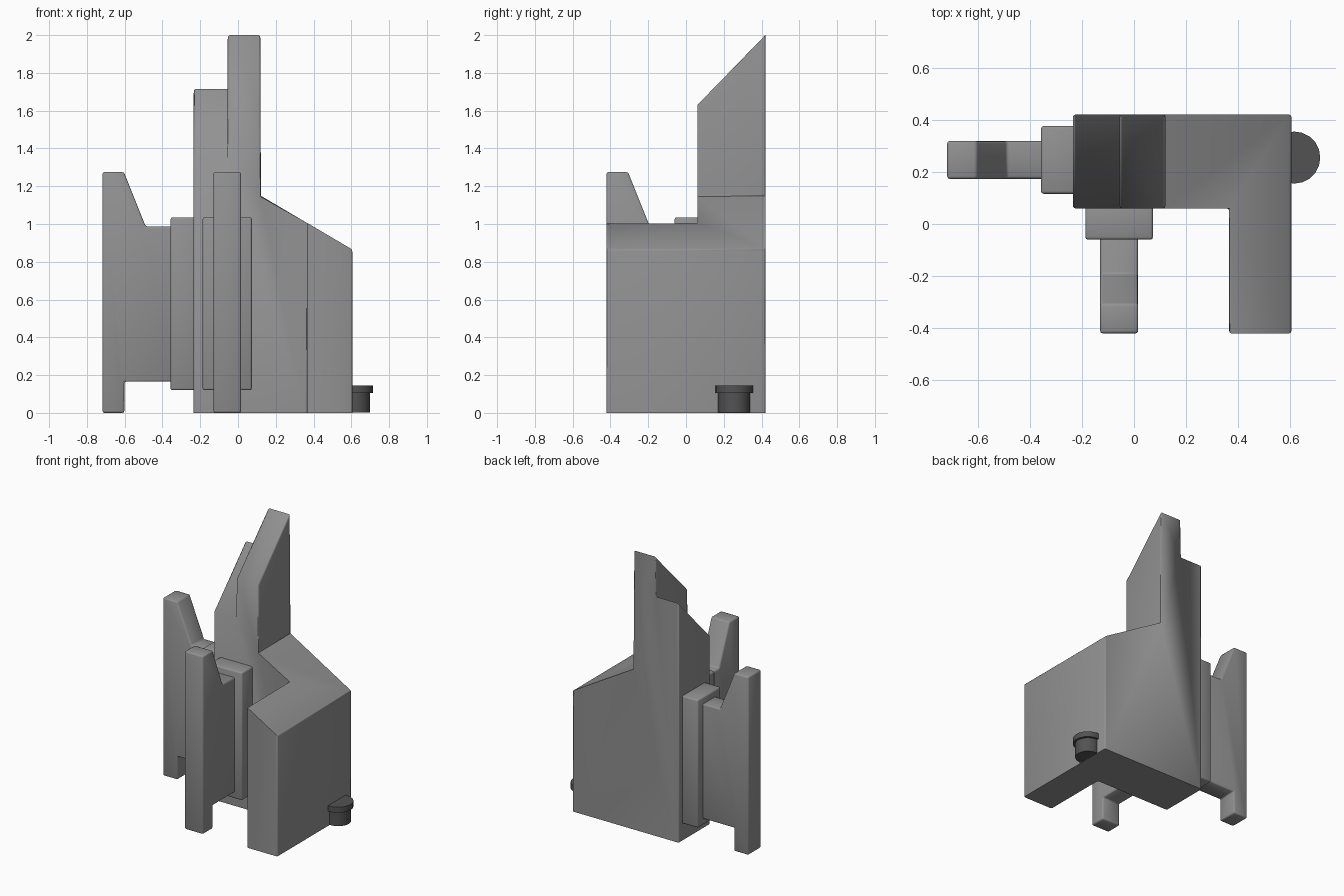
import bpy, bmesh
from math import radians, pi
from mathutils import Matrix, Vector

if "Cube" in bpy.data.objects:
    bpy.data.objects.remove(bpy.data.objects["Cube"])


def paint(name, value):
    mat = bpy.data.materials.new(name)
    mat.diffuse_color = (value, value, value, 1)
    mat.use_nodes = True
    mat.node_tree.nodes["Principled BSDF"].inputs["Base Color"].default_value = mat.diffuse_color
    return mat


GREY = paint("dark_grey", 0.285)
BLACK = paint("near_black", 0.085)


def finish(bm, name, mat, angle=30):
    bmesh.ops.recalc_face_normals(bm, faces=bm.faces)
    me = bpy.data.meshes.new(name)
    bm.to_mesh(me)
    bm.free()
    me.materials.append(mat)
    ob = bpy.data.objects.new(name, me)
    bpy.context.collection.objects.link(ob)
    bpy.ops.object.select_all(action='DESELECT')
    ob.select_set(True)
    bpy.context.view_layer.objects.active = ob
    bpy.ops.object.shade_smooth_by_angle(angle=radians(angle))
    return ob


def prism(points, step):
    """Extrude a closed 3D outline along a vector; returns bmesh and both vertex rings."""
    bm = bmesh.new()
    a = [bm.verts.new(p) for p in points]
    b = [bm.verts.new(Vector(p) + Vector(step)) for p in points]
    bm.faces.new(a)
    bm.faces.new(b[::-1])
    n = len(a)
    for i in range(n):
        j = (i + 1) % n
        bm.faces.new((a[i], b[i], b[j], a[j]))
    return bm, a, b


def soften(bm, width, keep=lambda e: True):
    bmesh.ops.recalc_face_normals(bm, faces=bm.faces)
    edges = [e for e in bm.edges if e.calc_face_angle(0) > 0.4 and keep(e)]
    bmesh.ops.bevel(bm, geom=edges, offset=width, offset_type='OFFSET',
                    segments=2, profile=0.5, affect='EDGES', clamp_overlap=True)


# Main body: stepped wall outline with a slanted right shoulder
outline = [(-0.235, 0), (0.365, 0), (0.605, 0), (0.605, 0.865), (0.365, 1.006),
           (0.12, 1.15), (0.12, 2.0), (-0.055, 2.0), (-0.055, 1.715), (-0.235, 1.715)]
bm, front, back = prism([(x, 0.06, z) for x, z in outline], (0, 0.36, 0))
for v in front:                      # tower tops slope down towards the front
    if v.co.z > 1.5:
        v.co.z -= 0.37
# Forward arm pulled out of the right part of the wall
bmesh.ops.connect_verts(bm, verts=[front[1], front[4]])
arm = [f for f in bm.faces if len(f.verts) == 4 and
       set(f.verts) == {front[1], front[2], front[3], front[4]}]
new = bmesh.ops.extrude_discrete_faces(bm, faces=arm)['faces']
bmesh.ops.translate(bm, vec=(0, -0.48, 0), verts=list(new[0].verts))
bmesh.ops.dissolve_limit(bm, angle_limit=0.01, verts=bm.verts, edges=bm.edges)


def body_edge(e):
    d = (e.verts[0].co - e.verts[1].co).normalized()
    return abs(d.x) < 0.5 and max(v.co.z for v in e.verts) > 0.01


soften(bm, 0.01, body_edge)
finish(bm, "body", GREY, 50)

# Bracket fittings: a backing plate and a notched fin, one in front, one on the left
fin_outline = [(-0.08, 0.165), (-0.365, 0.165), (-0.365, 0), (-0.48, 0), (-0.48, 1.275),
               (-0.367, 1.275), (-0.252, 0.987), (-0.08, 0.987)]
plate_outline = [(0.03, 0.12), (-0.12, 0.12), (-0.12, 1.035), (0.03, 1.035)]
places = {"front": Matrix.Translation((-0.057, 0.06, 0)),
          "left": Matrix.Translation((-0.237, 0.246, 0)) @ Matrix.Rotation(-pi / 2, 4, 'Z')}
for side, mat in places.items():
    for part, shape, half in (("fin", fin_outline, 0.073), ("plate", plate_outline, 0.13)):
        bm, _, _ = prism([(-half, y, z) for y, z in shape], (2 * half, 0, 0))
        soften(bm, 0.01)
        bmesh.ops.transform(bm, matrix=mat, verts=bm.verts)
        finish(bm, f"{side}_{part}", GREY, 50)

# Side knob: short stem with a wider cap, half sunk into the body
for name, r, z0, z1 in (("knob_stem", 0.085, 0.002, 0.115), ("knob_cap", 0.1, 0.105, 0.145)):
    bm = bmesh.new()
    bmesh.ops.create_cone(bm, cap_ends=True, segments=20, radius1=r, radius2=r, depth=z1 - z0,
                          matrix=Matrix.Translation((0.615, 0.255, (z0 + z1) / 2)))
    finish(bm, name, BLACK)
